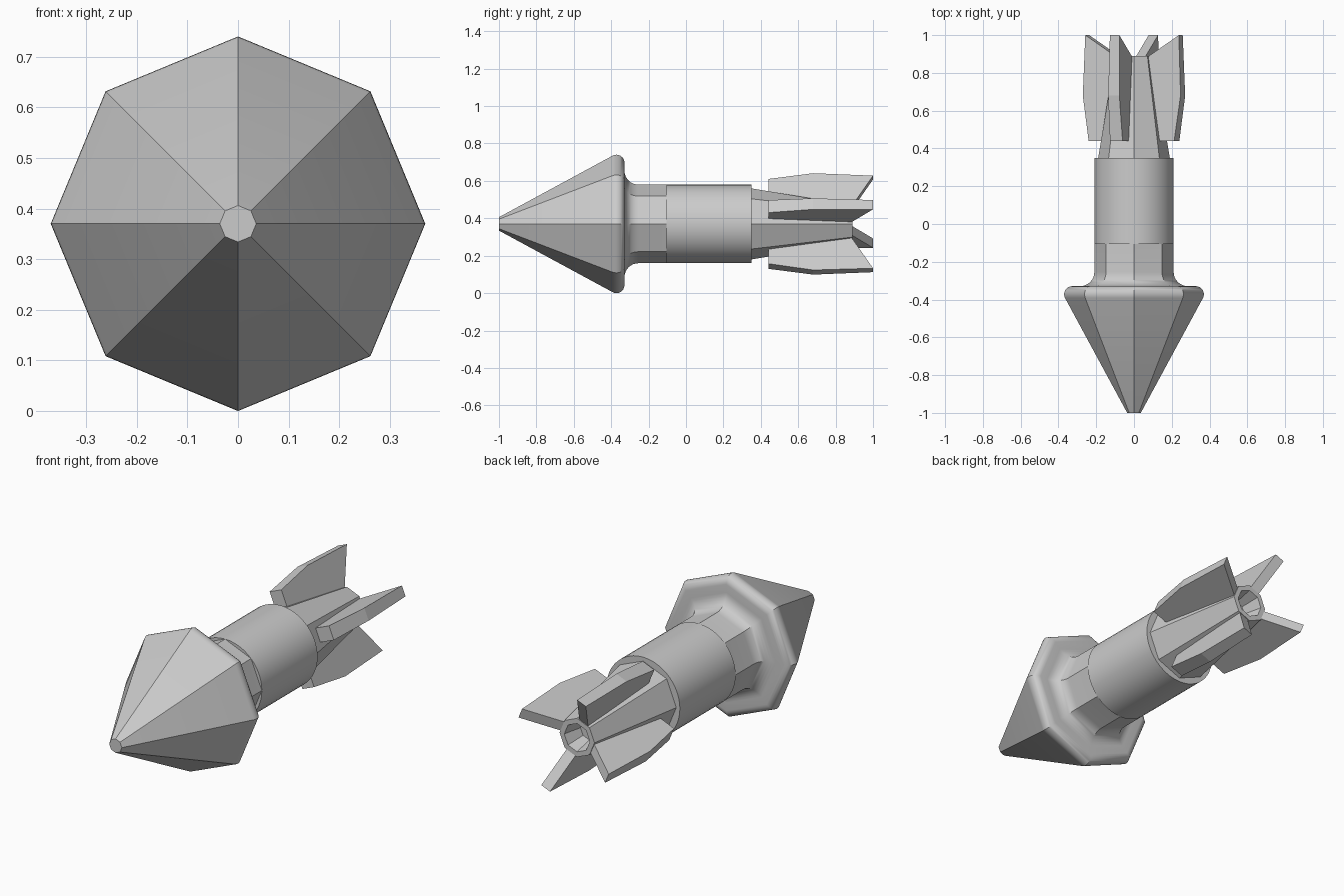
import bpy, bmesh
from math import sin, cos, pi, radians

if "Cube" in bpy.data.objects:
    bpy.data.objects.remove(bpy.data.objects["Cube"])

AXIS_Z = 0.37


def finish(name, bm, smooth_angle=30):
    bmesh.ops.recalc_face_normals(bm, faces=bm.faces)
    mesh = bpy.data.meshes.new(name)
    bm.to_mesh(mesh)
    bm.free()
    ob = bpy.data.objects.new(name, mesh)
    bpy.context.collection.objects.link(ob)
    ob.location.z = AXIS_Z
    bpy.ops.object.select_all(action='DESELECT')
    ob.select_set(True)
    bpy.context.view_layer.objects.active = ob
    if smooth_angle:
        bpy.ops.object.shade_smooth_by_angle(angle=radians(smooth_angle))
    return ob


def lathe(name, profile, sides):
    """Sweep (y, radius) points around the long axis and cap both ends."""
    bm = bmesh.new()
    rings = []
    for y, r in profile:
        rings.append([bm.verts.new((r * cos(2 * pi * i / sides), y,
                                    r * sin(2 * pi * i / sides)))
                      for i in range(sides)])
    for a, b in zip(rings, rings[1:]):
        for i in range(sides):
            j = (i + 1) % sides
            bm.faces.new((a[i], a[j], b[j], b[i]))
    bm.faces.new(rings[0])
    bm.faces.new(rings[-1])
    return finish(name, bm)


def arc(cy, cr, radius, start, end, steps):
    return [(cy + radius * cos(radians(start + (end - start) * k / steps)),
             cr + radius * sin(radians(start + (end - start) * k / steps)))
            for k in range(steps + 1)]


# Octagonal nose cone with rounded rim, flared into the neck
nose = [(-1.0, 0.036)]
nose += arc(-0.372, 0.327, 0.043, 118, 0, 8)
nose += arc(-0.254, 0.285, 0.075, 180, 270, 8)
nose += [(-0.09, 0.21)]
lathe("nose_and_neck", nose, 8)

# Round body sleeve
lathe("body_sleeve", [(-0.105, 0.21), (0.35, 0.21)], 48)

# Tapered octagonal tail with hollow end
lathe("tail_boom", [(0.33, 0.193), (0.89, 0.1), (0.89, 0.073), (0.79, 0.05)], 8)

# Four fins standing on alternate tail faces: (y, radius, half thickness)
fin = [(0.44, 0.10, 0.036), (0.44, 0.245, 0.036), (0.68, 0.28, 0.032),
       (1.0, 0.268, 0.027), (0.885, 0.09, 0.027), (0.68, 0.09, 0.032)]
for k in range(4):
    bm = bmesh.new()
    left = [bm.verts.new((r, y, t)) for y, r, t in fin]
    right = [bm.verts.new((r, y, -t)) for y, r, t in fin]
    bm.faces.new(left)
    bm.faces.new(right[::-1])
    for i in range(len(fin)):
        j = (i + 1) % len(fin)
        bm.faces.new((left[i], right[i], right[j], left[j]))
    ob = finish("fin_%d" % (k + 1), bm, 0)
    ob.rotation_euler.y = -radians(22.5 + 90 * k)
